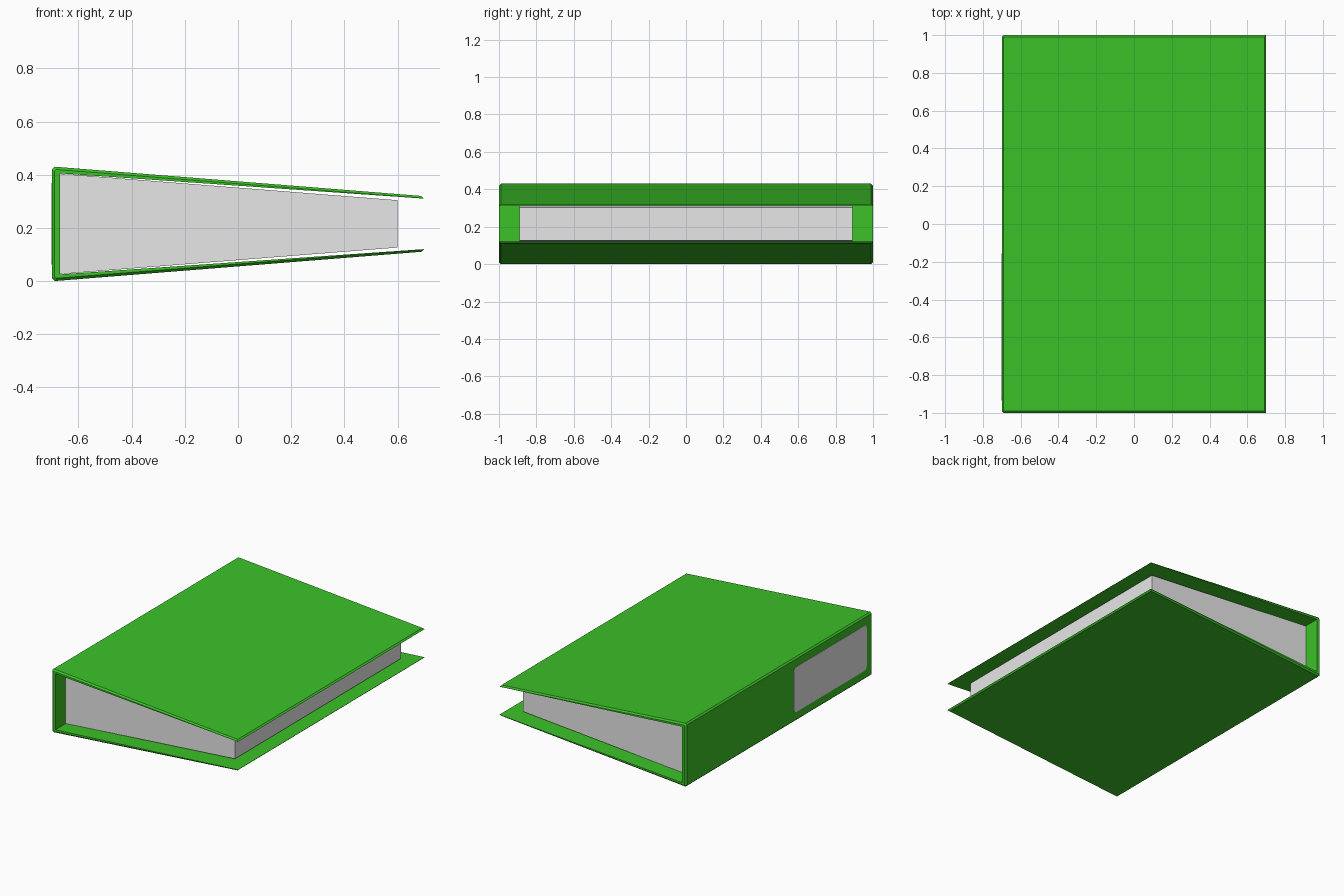
import bpy, bmesh, math

if "Cube" in bpy.data.objects:
    bpy.data.objects.remove(bpy.data.objects["Cube"])

MID = 0.215  # mirror height of the binder


def material(name, rgb):
    m = bpy.data.materials.new(name)
    m.diffuse_color = (*rgb, 1)
    m.use_nodes = True
    m.node_tree.nodes["Principled BSDF"].inputs["Base Color"].default_value = m.diffuse_color
    return m


green = material("green_cover", (0.045, 0.54, 0.021))
white = material("paper_white", (0.8, 0.8, 0.8))


def loft(name, rings, mat):
    """Join equal-length closed rings of points and cap both ends."""
    bm = bmesh.new()
    vs = [[bm.verts.new(p) for p in r] for r in rings]
    n = len(vs[0])
    for a, b in zip(vs, vs[1:]):
        for i in range(n):
            j = (i + 1) % n
            bm.faces.new((a[i], a[j], b[j], b[i]))
    bm.faces.new(vs[0])
    bm.faces.new(vs[-1])
    bmesh.ops.recalc_face_normals(bm, faces=bm.faces)
    me = bpy.data.meshes.new(name)
    bm.to_mesh(me)
    bm.free()
    me.materials.append(mat)
    ob = bpy.data.objects.new(name, me)
    bpy.context.collection.objects.link(ob)
    return ob


def mirrored(half):
    """Upper half of an x/z profile, completed downwards."""
    return half + [(x, 2 * MID - z) for x, z in reversed(half)]


# Cover: C-shaped wrap with chamfered outer edges
inner = [(-0.67, 0.405), (0.70, 0.31)]
full = mirrored(inner + [(0.69, 0.32), (-0.69, 0.43), (-0.70, 0.42)])
small = mirrored(inner + [(0.697, 0.3115), (-0.684, 0.4195), (-0.69, 0.414)])
loft("binder_cover",
     [[(x, y, z) for x, z in prof]
      for y, prof in ((-1, small), (-0.99, full), (0.99, full), (1, small))],
     green)

# Paper block: wedge that narrows towards the opening
paper = mirrored([(-0.67, 0.404), (0.60, 0.304)])
loft("paper_block", [[(x, y, z) for x, z in paper] for y in (-0.89, 0.89)], white)

# Spine label: thin plate with rounded corners
r, hy, hz, cy = 0.025, 0.39, 0.153, -0.545
outline = []
for k, (sy, sz) in enumerate(((1, 1), (-1, 1), (-1, -1), (1, -1))):
    for s in range(5):
        a = math.pi / 2 * (k + s / 4)
        outline.append((cy + sy * (hy - r) + r * math.cos(a),
                        MID + sz * (hz - r) + r * math.sin(a)))
loft("spine_label", [[(x, y, z) for y, z in outline] for x in (-0.702, -0.699)], white)
